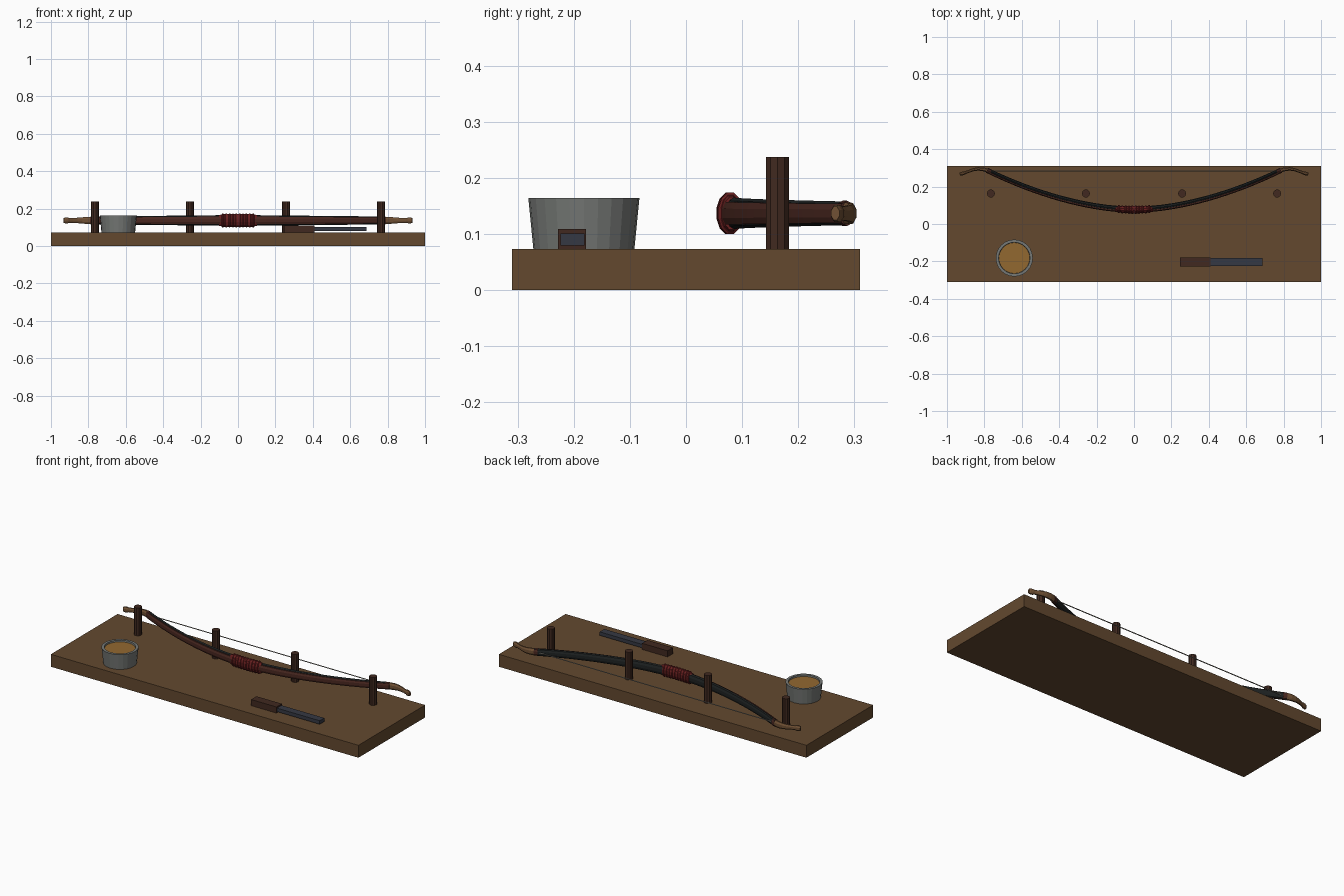
import bpy, bmesh, math
from mathutils import Vector

if "Cube" in bpy.data.objects:
    bpy.data.objects.remove(bpy.data.objects["Cube"])


def material(name, r, g, b):
    m = bpy.data.materials.new(name)
    m.diffuse_color = (r, g, b, 1)
    m.use_nodes = True
    m.node_tree.nodes["Principled BSDF"].inputs["Base Color"].default_value = m.diffuse_color
    return m


BOARD = material("bench wood", 0.125, 0.066, 0.028)
DARK = material("dark wood", 0.052, 0.022, 0.014)
STEEL = material("dark steel", 0.036, 0.040, 0.056)
POT = material("pot grey", 0.18, 0.19, 0.18)
GLUE = material("amber glue", 0.29, 0.14, 0.03)
BLACK = material("black horn", 0.013, 0.016, 0.016)
CORE = material("red brown wood", 0.066, 0.020, 0.014)
RED = material("red leather", 0.14, 0.014, 0.014)
TIP = material("tan horn", 0.16, 0.08, 0.034)
STRING = material("pale cord", 0.30, 0.29, 0.25)

ZB = 0.137      # height of the bow's centre line
TOP = 0.073     # bench top


def finish(name, bm, mat, smooth=False):
    bmesh.ops.recalc_face_normals(bm, faces=bm.faces[:])
    me = bpy.data.meshes.new(name)
    bm.to_mesh(me)
    bm.free()
    me.materials.append(mat)
    ob = bpy.data.objects.new(name, me)
    bpy.context.collection.objects.link(ob)
    for p in me.polygons:
        p.use_smooth = smooth
    return ob


def box(name, lo, hi, mat):
    bm = bmesh.new()
    bmesh.ops.create_cube(bm, size=1)
    for v in bm.verts:
        v.co = [l + (c + 0.5) * (h - l) for c, l, h in zip(v.co, lo, hi)]
    return finish(name, bm, mat)


def skin(bm, rings, closed=False):
    n = len(rings[0])
    pairs = list(zip(rings, rings[1:]))
    if closed:
        pairs.append((rings[-1], rings[0]))
    for a, b in pairs:
        for i in range(n):
            j = (i + 1) % n
            bm.faces.new((a[i], a[j], b[j], b[i]))
    if not closed:
        bm.faces.new(rings[0])
        bm.faces.new(rings[-1])


def lathe(name, centre, profile, sides, mat):
    bm = bmesh.new()
    rings = []
    for r, z in profile:
        rings.append([bm.verts.new((centre[0] + r * math.cos(2 * math.pi * i / sides),
                                    centre[1] + r * math.sin(2 * math.pi * i / sides), z))
                      for i in range(sides)])
    skin(bm, rings)
    return finish(name, bm, mat)


def sweep(name, stations, mat, sides=10, off=0.0):
    """Oval sections along a level path; a station is x, y, half thickness, half height."""
    bm = bmesh.new()
    rings = []
    for k, (x, y, a, b) in enumerate(stations):
        p, q = stations[max(k - 1, 0)], stations[min(k + 1, len(stations) - 1)]
        t = Vector((q[0] - p[0], q[1] - p[1], 0)).normalized()
        n = Vector((-t.y, t.x, 0))
        if n.y < 0:
            n = -n
        c = Vector((x, y, ZB)) + n * off
        ring = []
        for i in range(sides):
            w = 2 * math.pi * (i + 0.5) / sides
            ring.append(bm.verts.new(c + n * a * math.cos(w) + Vector((0, 0, b * math.sin(w)))))
        rings.append(ring)
    skin(bm, rings)
    return finish(name, bm, mat)


def bow_y(x):
    return 0.077 + 0.208 * (abs(x) / 0.78) ** 1.8


# Bench board
box("bench_board", (-1, -0.31, 0), (1, 0.31, TOP), BOARD)

# Forming pegs
for i, x in enumerate((-0.765, -0.257, 0.257, 0.765)):
    lathe("peg_%d" % (i + 1), (x, 0.163), [(0.0215, TOP - 0.01), (0.0215, 0.237)], 10, DARK)

# Glue pot with open rim
lathe("glue_pot", (-0.64, -0.182),
      [(0.090, TOP), (0.099, 0.164), (0.084, 0.164), (0.082, 0.148)], 24, POT)
lathe("glue", (-0.64, -0.182), [(0.082, 0.147), (0.0825, 0.155)], 24, GLUE)

# Scraper tool
box("scraper_handle", (0.245, -0.228, TOP), (0.41, -0.178, 0.109), DARK)
box("scraper_blade", (0.40, -0.224, 0.080), (0.688, -0.181, 0.101), STEEL)

# Bow limbs: black backing and a wood strip on the front
N = 32
backing, strip = [], []
for k in range(N + 1):
    x = -0.785 + 1.57 * k / N
    f = abs(x) / 0.785
    backing.append((x, bow_y(x), 0.014 - 0.004 * f, 0.029 - 0.008 * f))
    strip.append((x, bow_y(x), 0.010 - 0.003 * f, 0.0225 - 0.004 * f))
sweep("limb_backing", backing, BLACK, 10, 0.003)
sweep("limb_wood_strip", strip, CORE, 8, -0.008)

# Grip and its wound cord
grip = [(x, bow_y(x), a, b) for x, a, b in
        ((-0.1, 0.015, 0.03), (-0.08, 0.018, 0.035), (-0.04, 0.0195, 0.0355), (0, 0.02, 0.036),
         (0.04, 0.0195, 0.0355), (0.08, 0.018, 0.035), (0.1, 0.015, 0.03))]
sweep("grip", grip, RED, 12, -0.001)
for i in range(10):
    x = -0.081 + 0.018 * i
    wrap = [(x + d, bow_y(x), a, b) for d, a, b in
            ((-0.006, 0.018, 0.034), (-0.003, 0.0225, 0.038), (0.003, 0.0225, 0.038),
             (0.006, 0.018, 0.034))]
    sweep("grip_wrap_%d" % (i + 1), wrap, RED, 12, -0.001)

# Recurved tips with end knobs, and bindings
tip = [(0.762, 0.278, 0.010, 0.019), (0.785, 0.287, 0.012, 0.021), (0.81, 0.2935, 0.011, 0.020),
       (0.835, 0.2945, 0.010, 0.018), (0.86, 0.290, 0.009, 0.0155), (0.885, 0.281, 0.008, 0.0135),
       (0.902, 0.275, 0.0085, 0.0135), (0.910, 0.272, 0.0105, 0.0165),
       (0.924, 0.268, 0.0105, 0.0165), (0.932, 0.266, 0.008, 0.013)]
for s, side in ((-1, "left"), (1, "right")):
    sweep(side + "_tip", [(s * x, y, a, b) for x, y, a, b in tip], TIP, 8)
    sweep(side + "_binding", [(s * x, y, 0.0145, 0.0225) for x, y in
                              ((0.766, 0.279), (0.776, 0.283), (0.786, 0.287))], CORE, 10)

# Bowstring
sweep("bowstring", [(-0.785, 0.283, 0.003, 0.003), (0.785, 0.283, 0.003, 0.003)], STRING, 6)
